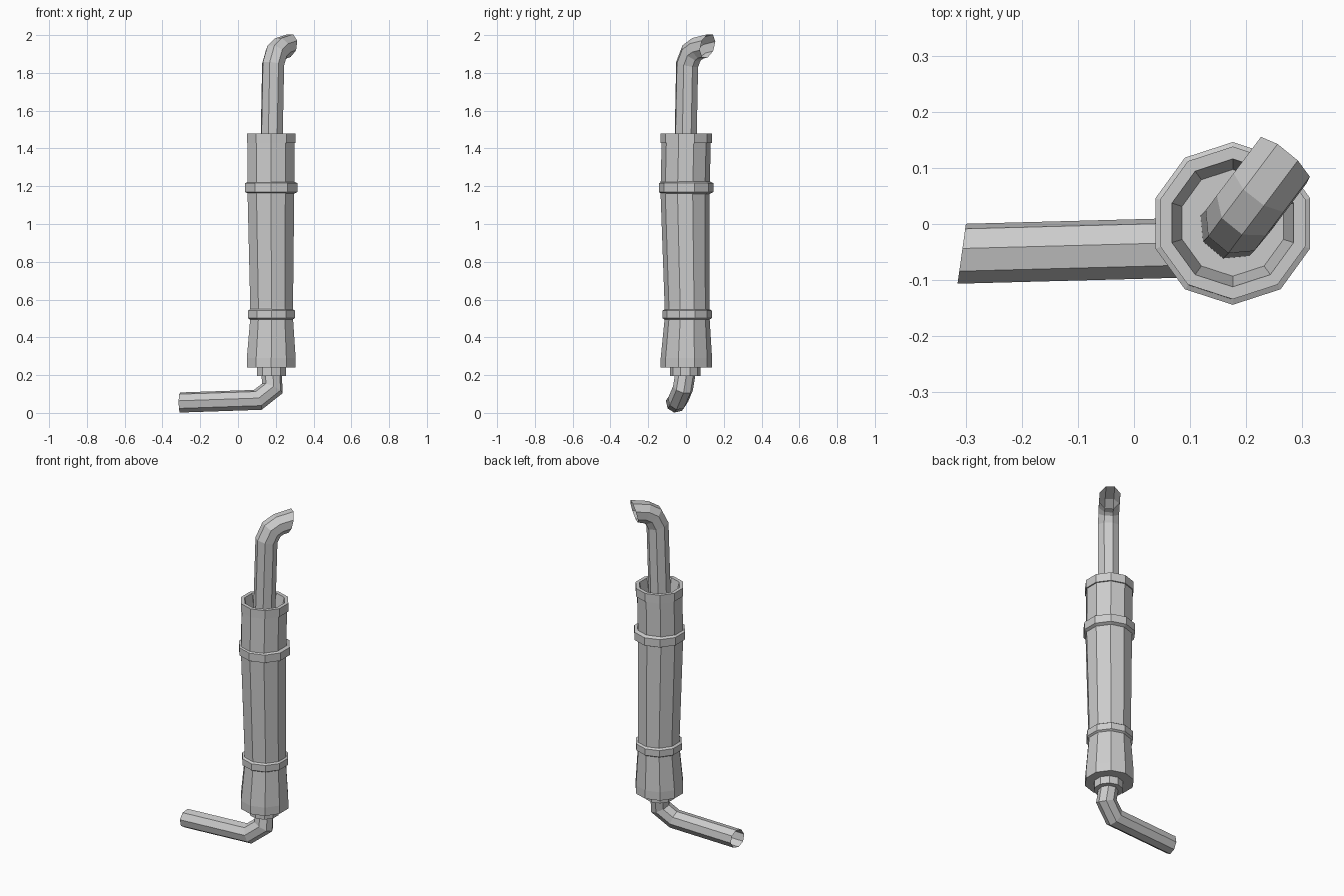
import bpy, bmesh, math
from mathutils import Vector

if "Cube" in bpy.data.objects:
    bpy.data.objects.remove(bpy.data.objects["Cube"])


def make_object(name, rings, close=False, cap_start=False, cap_end=False):
    """Skin a list of equal-sized point rings into a mesh object."""
    bm = bmesh.new()
    loops = [[bm.verts.new(p) for p in ring] for ring in rings]
    pairs = list(zip(loops, loops[1:]))
    if close:
        pairs.append((loops[-1], loops[0]))
    n = len(loops[0])
    for a, b in pairs:
        for i in range(n):
            j = (i + 1) % n
            bm.faces.new((a[i], a[j], b[j], b[i]))
    if cap_start:
        bm.faces.new(loops[0][::-1])
    if cap_end:
        bm.faces.new(loops[-1])
    bmesh.ops.recalc_face_normals(bm, faces=bm.faces[:])
    mesh = bpy.data.meshes.new(name)
    bm.to_mesh(mesh)
    bm.free()
    obj = bpy.data.objects.new(name, mesh)
    bpy.context.collection.objects.link(obj)
    return obj


def lathe(name, profile, sides=10, **kw):
    """Stacked rings from (z, radius, centre x, centre y)."""
    rings = []
    for z, r, cx, cy in profile:
        angles = [math.pi / 2 + math.tau * i / sides for i in range(sides)]
        rings.append([(cx + r * math.cos(a), cy + r * math.sin(a), z) for a in angles])
    return make_object(name, rings, **kw)


def band(name, z0, z1, inner, outer, cx, cy):
    c = 0.009
    profile = [(z0, inner), (z0 + c, outer), (z1 - c, outer), (z1, inner)]
    return lathe(name, [(z, r, cx, cy) for z, r in profile], close=True)


def mitred_pipe(name, path, radius, up, phase, start_normal=None, end_normal=None, sides=8):
    """Sweep a polygon along a path, mitring the section at each bend."""
    pts = [Vector(p) for p in path]
    dirs = [(b - a).normalized() for a, b in zip(pts, pts[1:])]
    normals = [Vector(start_normal) if start_normal else dirs[0]]
    normals += [a + b for a, b in zip(dirs, dirs[1:])]
    normals.append(Vector(end_normal) if end_normal else dirs[-1])
    v = dirs[0].cross(Vector(up)).normalized()
    u = v.cross(dirs[0])
    ring = []
    for i in range(sides):
        a = math.radians(phase) + math.tau * i / sides
        ring.append(pts[0] + radius * (u * math.cos(a) + v * math.sin(a)))
    rings = []
    for k, (c, n) in enumerate(zip(pts, normals)):
        d = dirs[max(k - 1, 0)]
        ring = [p + d * ((c - p).dot(n) / d.dot(n)) for p in ring]
        rings.append(ring)
    return make_object(name, rings)


# Muffler can with recessed top
lathe("muffler_body", [
    (0.24, 0.136, 0.176, 0.002),
    (0.29, 0.136, 0.176, 0.002),
    (0.50, 0.119, 0.178, 0.006),
    (0.56, 0.119, 0.178, 0.006),
    (1.17, 0.130, 0.174, -0.005),
    (1.43, 0.130, 0.175, 0.001),
    (1.43, 0.136, 0.176, 0.002),
    (1.48, 0.136, 0.176, 0.002),
    (1.48, 0.114, 0.176, 0.002),
    (1.39, 0.095, 0.176, 0.002),
], cap_start=True, cap_end=True)

# Clamp bands
band("lower_band", 0.493, 0.550, 0.117, 0.131, 0.177, 0.006)
band("upper_band", 1.160, 1.225, 0.126, 0.145, 0.176, 0.001)

# Collar under the can
lathe("lower_collar", [(0.195, 0.081, 0.178, -0.004), (0.245, 0.081, 0.178, -0.004)],
      cap_start=True, cap_end=True)

# Inlet pipe, open at the far end
mitred_pipe("inlet_pipe", [
    (-0.307, -0.053, 0.055),
    (0.105, -0.042, 0.069),
    (0.182, -0.016, 0.130),
    (0.178, -0.004, 0.205),
], 0.054, (0, 0, 1), -10, start_normal=(1, -0.14, 0))

# Outlet stack, bent toward the back right and open at its tip
mitred_pipe("outlet_pipe", [
    (0.177, -0.003, 1.385),
    (0.186, 0.006, 1.845),
    (0.203, 0.029, 1.905),
    (0.228, 0.062, 1.930),
    (0.267, 0.114, 1.943),
], 0.061, (0.64, 0.77, 0), 22.5, end_normal=(0.64, 0.77, -0.25))
